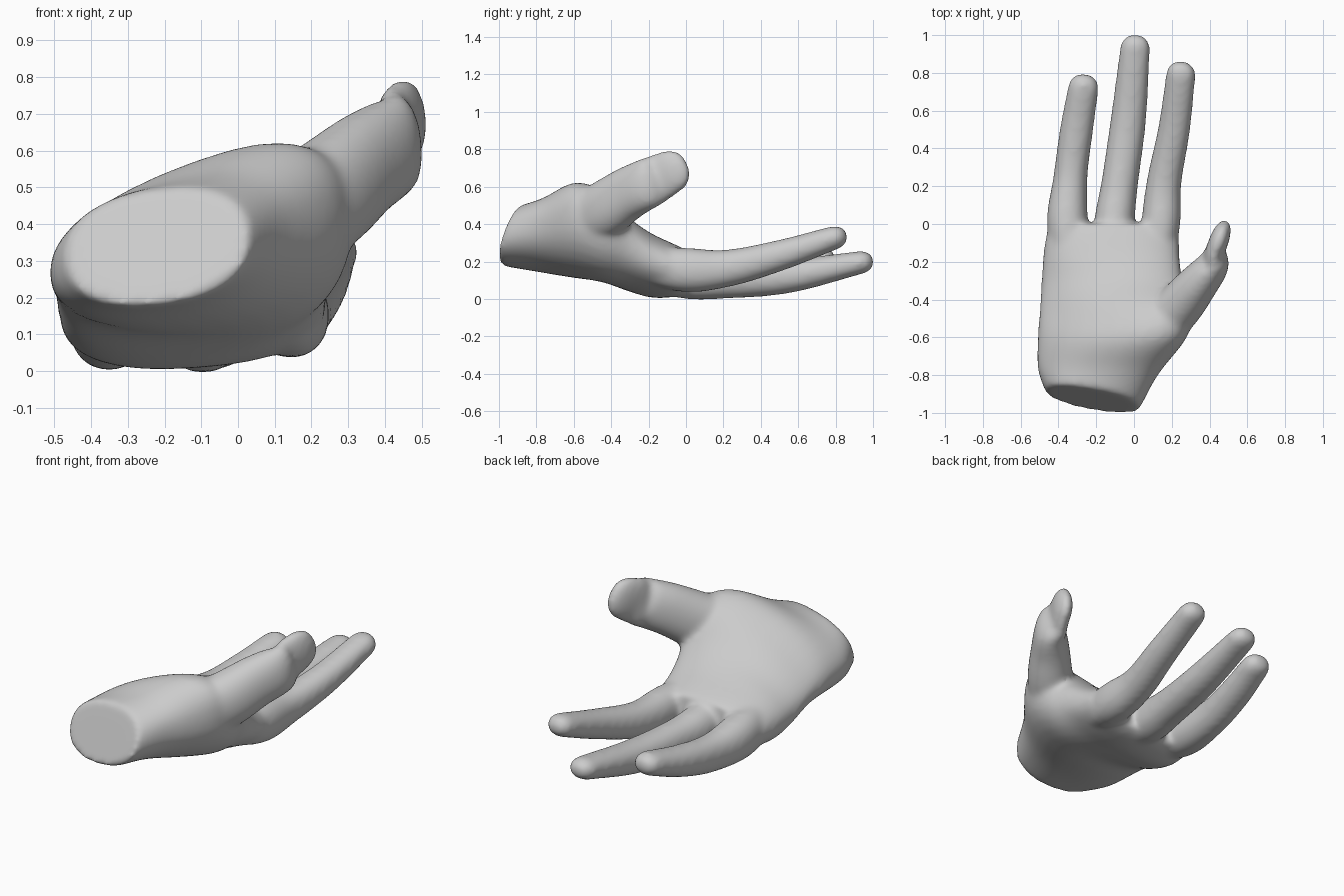
import bpy, bmesh, math
from mathutils import Vector

if "Cube" in bpy.data.objects:
    bpy.data.objects.remove(bpy.data.objects["Cube"])

SIDES = 32
STEPS = 5


def spline(keys):
    """Smoothly interpolate a list of number tuples."""
    pts = [Vector(k) for k in keys]
    pts = [pts[0] * 2 - pts[1]] + pts + [pts[-1] * 2 - pts[-2]]
    out = []
    for a, b, c, d in zip(pts, pts[1:], pts[2:], pts[3:]):
        for s in range(STEPS):
            t = s / STEPS
            out.append((b * 2 + (c - a) * t + (a * 2 - b * 5 + c * 4 - d) * t**2
                        + (b * 3 - a - c * 3 + d) * t**3) / 2)
    return out + [pts[-2]]


def ring(bm, centre, u, v, power, flare=0):
    """Rounded cross-section spanned by two half axes, taller towards u by flare."""
    verts = []
    for i in range(SIDES):
        a = math.tau * i / SIDES
        c = math.copysign(abs(math.cos(a))**power, math.cos(a))
        s = math.copysign(abs(math.sin(a))**power, math.sin(a))
        verts.append(bm.verts.new(centre + u * c + v * s * (1 + flare * c)))
    return verts


def skin(bm, rings):
    """Join rings into a closed body."""
    for r, q in zip(rings, rings[1:]):
        for i in range(SIDES):
            j = (i + 1) % SIDES
            bm.faces.new((r[i], r[j], q[j], q[i]))
    bm.faces.new(rings[0][::-1])
    bm.faces.new(rings[-1])


def digit(bm, keys):
    """Tapered tube with a domed tip; keys are x, y, z, half width, half height."""
    pts = spline(keys)
    rings = []
    for i, p in enumerate(pts):
        t = pts[min(i + 1, len(pts) - 1)] - pts[max(i - 1, 0)]
        t = Vector(t[:3]).normalized()
        side = t.cross(Vector((0, 0, 1))).normalized()
        up = side.cross(t)
        rings.append(ring(bm, Vector(p[:3]), side * p[3], up * p[4], 0.93))
    dome = 0.94 * max(p[3:])
    for k in range(1, 7):
        a = math.radians(14 * k)
        w = math.cos(a)**0.85
        rings.append(ring(bm, Vector(p[:3]) + t * math.sin(a) * dome,
                          side * p[3] * w, up * p[4] * w, 0.93))
    skin(bm, rings)


bm = bmesh.new()

# Palm and wrist: centre, half width, its slants in y and z, lean, half height, flare
palm = [
    (-.22, -.93, .338, .25, -.045, .025, .06, .16, 0),
    (-.19, -.78, .335, .32, -.015, .06, .02, .183, .1),
    (-.115, -.60, .345, .395, 0, .09, 0, .228, .25),
    (-.095, -.45, .305, .405, 0, .085, 0, .215, .35),
    (-.115, -.30, .225, .375, 0, .06, 0, .182, .15),
    (-.12, -.18, .177, .362, 0, .035, 0, .165, 0),
    (-.115, -.07, .153, .352, 0, .015, 0, .142, 0),
    (-.11, .00, .147, .325, 0, .01, 0, .115, 0),
]
skin(bm, [ring(bm, Vector(p[:3]), Vector(p[3:6]), Vector((0, p[6], p[7])), 0.88, p[8])
          for p in spline(palm)])

# Three fingers
digit(bm, [(.08, -.35, .21, .06, .07), (.138, -.03, .157, .102, .118),
           (.159, .22, .164, .092, .1), (.212, .5, .232, .085, .083),
           (.248, .79, .326, .079, .064)])
digit(bm, [(-.13, -.35, .18, .06, .07), (-.109, -.03, .125, .104, .12),
           (-.075, .22, .108, .097, .106), (-.03, .55, .122, .094, .091),
           (.006, .93, .194, .08, .062)])
digit(bm, [(-.3, -.35, .2, .06, .07), (-.352, -.03, .135, .108, .122),
           (-.336, .25, .115, .09, .104), (-.304, .5, .153, .088, .086),
           (-.268, .72, .214, .082, .066)])

# Thumb
digit(bm, [(.0, -.66, .37, .08, .1), (.12, -.56, .41, .12, .15),
           (.235, -.44, .475, .125, .155), (.335, -.32, .557, .108, .145),
           (.42, -.215, .613, .084, .138), (.428, -.15, .645, .054, .131),
           (.449, -.09, .676, .052, .122)])

bmesh.ops.recalc_face_normals(bm, faces=bm.faces)
mesh = bpy.data.meshes.new("hand")
bm.to_mesh(mesh)
bm.free()
hand = bpy.data.objects.new("hand", mesh)
bpy.context.collection.objects.link(hand)

# Fuse the parts into one soft skin
fuse = hand.modifiers.new("fuse", "REMESH")
fuse.mode = "VOXEL"
fuse.voxel_size = 0.014
soften = hand.modifiers.new("soften", "SMOOTH")
soften.factor = 0.5
soften.iterations = 20
bpy.context.view_layer.objects.active = hand
hand.select_set(True)
for name in ("fuse", "soften"):
    bpy.ops.object.modifier_apply(modifier=name)

# One plain colour
grey = (0.6, 0.6, 0.6, 1)
skin_mat = bpy.data.materials.new("light grey")
skin_mat.use_nodes = True
skin_mat.diffuse_color = grey
skin_mat.node_tree.nodes["Principled BSDF"].inputs["Base Color"].default_value = grey
hand.data.materials.clear()
hand.data.materials.append(skin_mat)
bpy.ops.object.shade_smooth_by_angle(angle=math.radians(60))
